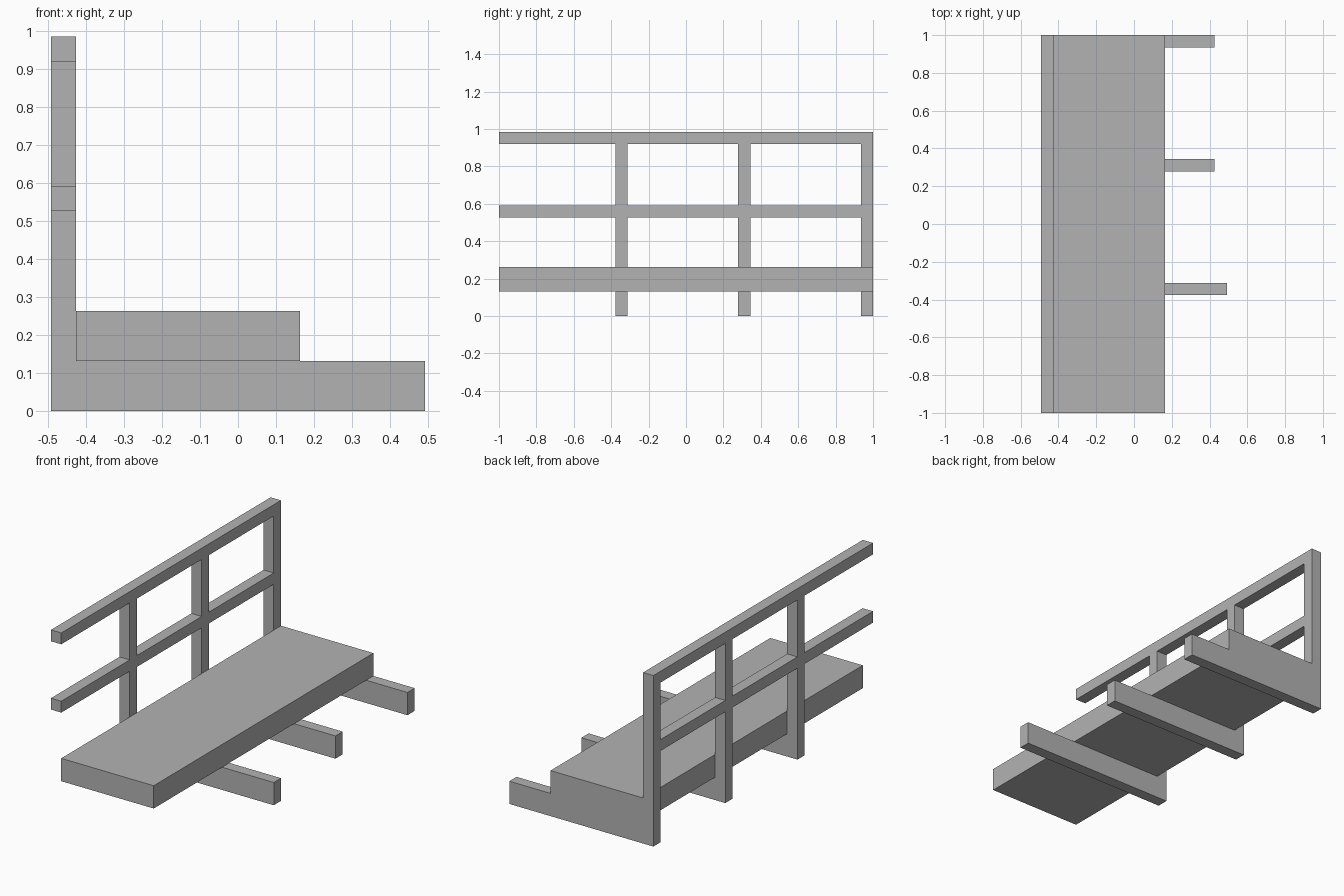
import bpy
import bmesh
from mathutils import Vector

cube = bpy.data.objects.get("Cube")
if cube:
    bpy.data.objects.remove(cube, do_unlink=True)

grey = bpy.data.materials.new("plain grey")
grey.use_nodes = True
COLOUR = (0.45, 0.45, 0.45, 1)
grey.diffuse_color = COLOUR
grey.node_tree.nodes["Principled BSDF"].inputs["Base Color"].default_value = COLOUR

BEAM = 0.0655                      # thickness of posts, rails and joists
OUTER, INNER = -0.492, -0.4265     # railing faces
DECK_EDGE = 0.163
JOIST_TOP, DECK_TOP = 0.131, 0.2625
POST_YS = (-0.377, 0.279, 1 - BEAM)
RAIL_ZS = (0.526, 0.9195)


def add_object(name, bm):
    bmesh.ops.recalc_face_normals(bm, faces=bm.faces)
    mesh = bpy.data.meshes.new(name)
    bm.to_mesh(mesh)
    bm.free()
    mesh.materials.append(grey)
    obj = bpy.data.objects.new(name, mesh)
    bpy.context.collection.objects.link(obj)
    return obj


def box(name, low, high):
    low, high = Vector(low), Vector(high)
    bm = bmesh.new()
    bmesh.ops.create_cube(bm, size=1)
    bmesh.ops.scale(bm, vec=high - low, verts=bm.verts)
    bmesh.ops.translate(bm, vec=(low + high) / 2, verts=bm.verts)
    return add_object(name, bm)


# Deck
box("deck", (INNER, -1, JOIST_TOP), (DECK_EDGE, 1, DECK_TOP))

# Joists under the deck, the front one a little longer
for name, y, end in zip(("front", "middle", "back"), POST_YS, (0.492, 0.426, 0.426)):
    box(name + "_joist", (INNER, y, 0), (end, y + BEAM, JOIST_TOP))

# Railing: posts and rails as one welded lattice, extruded to thickness
ys = sorted([-1] + [y + d for y in POST_YS for d in (0, BEAM)])
zs = sorted([0] + [z + d for z in RAIL_ZS for d in (0, BEAM)])
bm = bmesh.new()
for y0, y1 in zip(ys, ys[1:]):
    for z0, z1 in zip(zs, zs[1:]):
        if y0 in POST_YS or z0 in RAIL_ZS:
            corners = ((y0, z0), (y1, z0), (y1, z1), (y0, z1))
            bm.faces.new([bm.verts.new((OUTER, y, z)) for y, z in corners])
bmesh.ops.remove_doubles(bm, verts=bm.verts, dist=0.0001)
side = bmesh.ops.extrude_face_region(bm, geom=bm.faces[:], use_keep_orig=True)
moved = [v for v in side["geom"] if isinstance(v, bmesh.types.BMVert)]
bmesh.ops.translate(bm, vec=(INNER - OUTER, 0, 0), verts=moved)
add_object("railing", bm)
